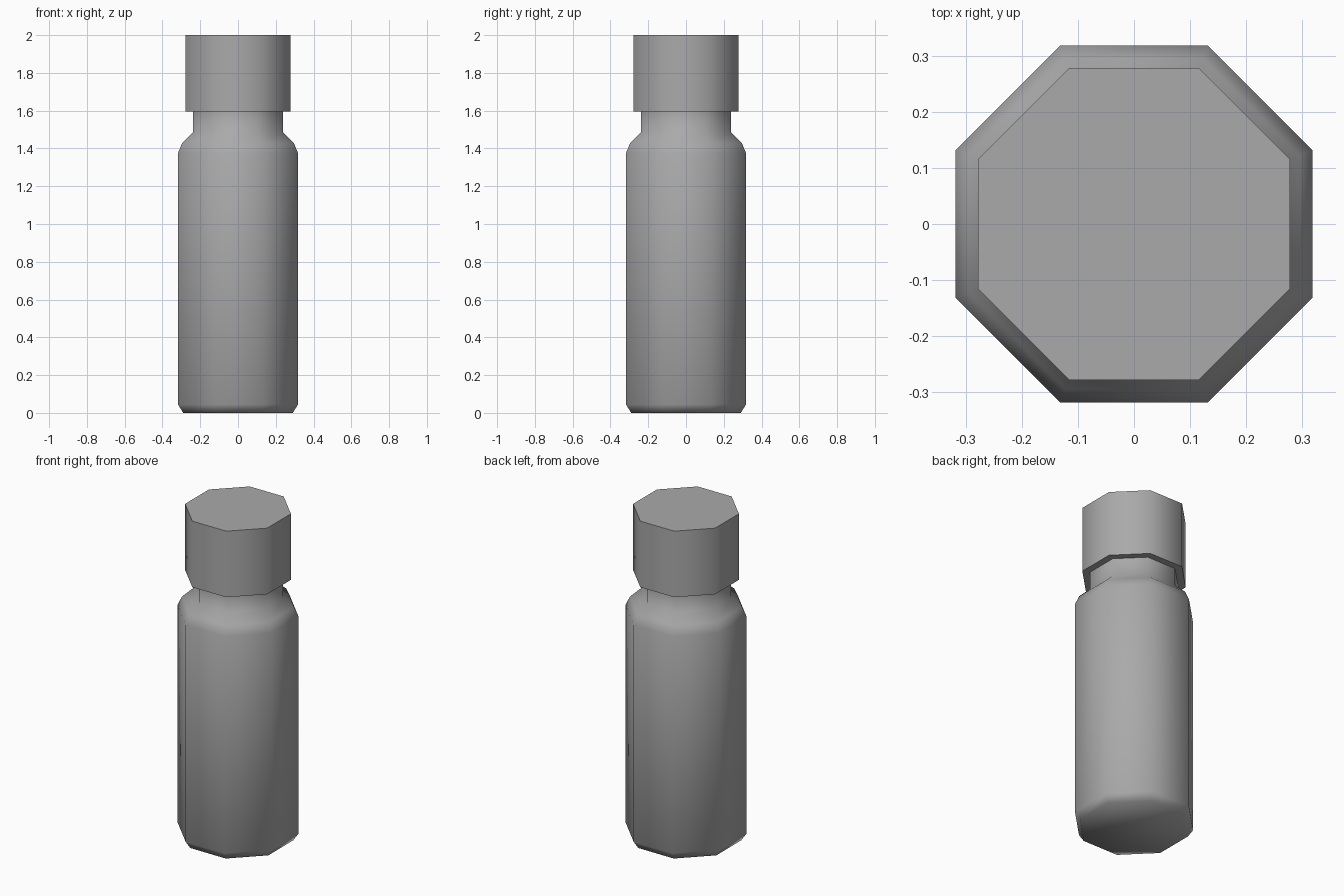
import bpy
import math

SIDES = 8

cube = bpy.data.objects.get("Cube")
if cube:
    bpy.data.objects.remove(cube, do_unlink=True)

# Single plain grey for the whole model
grey = bpy.data.materials.new("plain grey")
grey.use_nodes = True
grey.diffuse_color = (0.4, 0.4, 0.4, 1)
grey.node_tree.nodes["Principled BSDF"].inputs["Base Color"].default_value = grey.diffuse_color


def lathe(name, profile):
    """Closed eight-sided solid from (half width across flats, height) pairs."""
    verts, faces = [], []
    for half_width, z in profile:
        radius = half_width / math.cos(math.pi / SIDES)
        for i in range(SIDES):
            a = (i + 0.5) * math.tau / SIDES
            verts.append((radius * math.cos(a), radius * math.sin(a), z))
    for ring in range(len(profile) - 1):
        low, high = ring * SIDES, (ring + 1) * SIDES
        for i in range(SIDES):
            j = (i + 1) % SIDES
            faces.append((low + i, low + j, high + j, high + i))
    faces.append(tuple(reversed(range(SIDES))))
    faces.append(tuple(range(len(verts) - SIDES, len(verts))))

    mesh = bpy.data.meshes.new(name)
    mesh.from_pydata(verts, [], faces)
    mesh.materials.append(grey)
    obj = bpy.data.objects.new(name, mesh)
    bpy.context.collection.objects.link(obj)
    bpy.ops.object.select_all(action='DESELECT')
    obj.select_set(True)
    bpy.context.view_layer.objects.active = obj
    bpy.ops.object.shade_smooth_by_angle(angle=math.radians(65))
    return obj


# Bottle: bevelled base, straight wall, two-step shoulder, neck up to the cap
lathe("bottle_body", [(0.29, 0), (0.318, 0.045), (0.318, 1.375),
                      (0.295, 1.43), (0.237, 1.487), (0.237, 1.6)])

# Wide screw cap
lathe("bottle_cap", [(0.278, 1.595), (0.278, 2.0)])
